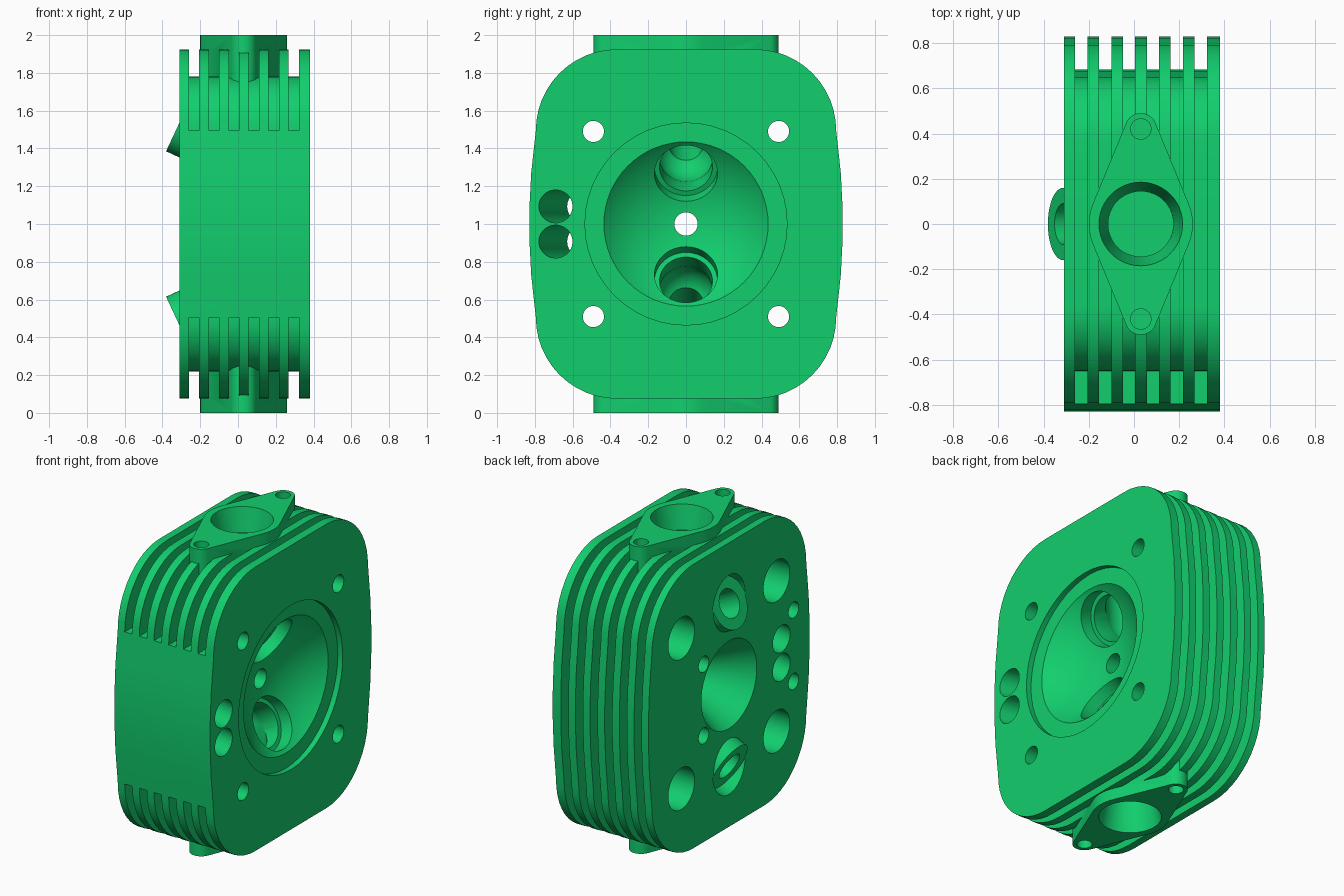
import bpy, bmesh, math
from mathutils import Vector, Matrix

cube = bpy.data.objects.get("Cube")
if cube:
    bpy.data.objects.remove(cube, do_unlink=True)

green = bpy.data.materials.new("casting_green")
green.use_nodes = True
COLOUR = (0.006, 0.62, 0.155, 1)
green.diffuse_color = COLOUR
green.node_tree.nodes["Principled BSDF"].inputs["Base Color"].default_value = COLOUR

X0, X1 = -0.31, 0.38      # rocker face and chamber face
SIDES = 48


def make(name, bm):
    bmesh.ops.recalc_face_normals(bm, faces=bm.faces)
    mesh = bpy.data.meshes.new(name)
    bm.to_mesh(mesh)
    bm.free()
    mesh.materials.append(green)
    obj = bpy.data.objects.new(name, mesh)
    bpy.context.scene.collection.objects.link(obj)
    return obj


def add_prism(bm, points, x0, x1):
    face = bm.faces.new([bm.verts.new((x0, y, z)) for y, z in points])
    out = bmesh.ops.extrude_face_region(bm, geom=[face])["geom"]
    moved = [v for v in out if isinstance(v, bmesh.types.BMVert)]
    bmesh.ops.translate(bm, verts=moved, vec=(x1 - x0, 0, 0))


def rod(name, a, b, r1, r2=None):
    a, b = Vector(a), Vector(b)
    turn = (b - a).to_track_quat('Z', 'Y').to_matrix().to_4x4()
    bm = bmesh.new()
    bmesh.ops.create_cone(bm, cap_ends=True, segments=SIDES, radius1=r1,
                          radius2=r1 if r2 is None else r2, depth=(b - a).length,
                          matrix=Matrix.Translation((a + b) / 2) @ turn)
    return make(name, bm)


def ball(name, centre, radius):
    bm = bmesh.new()
    bmesh.ops.create_uvsphere(bm, u_segments=64, v_segments=48, radius=radius,
                              matrix=Matrix.Translation(centre) @ Matrix.Rotation(math.pi / 2, 4, 'Y'))
    return make(name, bm)


def combine(tool, operation='DIFFERENCE'):
    mod = head.modifiers.new("combine", 'BOOLEAN')
    mod.operation, mod.solver, mod.object = operation, 'EXACT', tool
    bpy.context.view_layer.objects.active = head
    bpy.ops.object.modifier_apply(modifier=mod.name)
    bpy.data.objects.remove(tool, do_unlink=True)


def corner(inset):
    """Rounded upper corner, from the flat top down to the side."""
    r = 0.43 - inset
    return [(0.365 + r * math.sin(t), 1.495 + r * math.cos(t))
            for t in (i * math.pi / 24 for i in range(13))]


def half(inset):
    """Right half of the outline, with its slightly bulged side."""
    q = corner(inset) + [(0.83 - inset - 0.035 * (d / 0.495) ** 2, 1 + d) for d in (0.27, 0.09)]
    return q + [(y, 2 - z) for y, z in reversed(q)]


# Main block
bm = bmesh.new()
right = half(0)
add_prism(bm, right + [(-y, z) for y, z in reversed(right)], X0, X1)
head = make("cylinder_head", bm)

# Cooling slots: wrap the top, back and bottom, stopping at a solid front wall
bm = bmesh.new()
DEPTH = 0.145
arc = corner(DEPTH)
slot = [(-y, z) for y, z in reversed(arc)] + half(DEPTH) + [(-y, 2 - z) for y, z in arc]
slot += [(-1, 0.505), (-1, -0.1), (1, -0.1), (1, 2.1), (-1, 2.1), (-1, 1.495)]
for i in range(6):
    x = X0 + 0.05 + 0.1056 * i
    add_prism(bm, slot, x, x + 0.054)
combine(make("cooling_slots", bm))

PORT_X = 0.03
TILT = Vector((-0.906, 0, 0.423))    # upper valve axis, pointing outwards


def flip(p, s):
    """Mirror a point about mid height when s is negative."""
    return Vector((p[0], p[1], 1 + s * (p[2] - 1)))


# Port flanges and valve guide bosses
for s in (1, -1):
    bm = bmesh.new()
    for y, r in ((-0.42, 0.07), (0, 0.23), (0.42, 0.07)):
        for z in (1.65, 2.0):
            bmesh.ops.create_circle(bm, segments=SIDES, radius=r,
                                    matrix=Matrix.Translation(flip((PORT_X, y, z), s)))
    hull = bmesh.ops.convex_hull(bm, input=bm.verts)
    spare = {v for v in hull["geom_interior"] + hull["geom_unused"] if isinstance(v, bmesh.types.BMVert)}
    bmesh.ops.delete(bm, geom=list(spare), context='VERTS')
    bmesh.ops.dissolve_limit(bm, angle_limit=0.01, verts=bm.verts, edges=bm.edges)
    combine(make("port_flange", bm), 'UNION')

    seat = Vector((-0.313, 0, 1.53))
    combine(rod("guide_boss", flip(seat - TILT * 0.25, s), flip(seat + TILT * 0.05, s), 0.16), 'UNION')

# Combustion chamber with a shallow gasket recess
combine(rod("gasket_recess", (X1 - 0.035, 0, 1), (X1 + 0.1, 0, 1), 0.535))
combine(ball("chamber_dome", (0.758, 0, 1), 0.6))

# Spark plug well and hole
combine(rod("plug_well", (X0 - 0.05, 0, 1), (-0.05, 0, 1), 0.315, 0.13))
combine(rod("plug_hole", (-0.1, 0, 1), (0.3, 0, 1), 0.062))

# Ports, valve seats, guides and flange screw holes
for s in (1, -1):
    bend = seat - TILT * 0.379
    combine(rod("spring_pocket", flip(seat, s), flip(seat + TILT * 0.3, s), 0.167))
    combine(rod("port_mouth", flip((PORT_X, 0, 2.02), s), flip((PORT_X, 0, 1.8), s), 0.189, 0.145))
    combine(rod("port_bore", flip((PORT_X, 0, 1.85), s), flip(bend, s), 0.146))
    combine(ball("port_bend", flip(bend, s), 0.147))
    combine(rod("valve_throat", flip(bend, s), flip(bend - TILT * 0.33, s), 0.14))
    combine(rod("valve_seat", flip(bend - TILT * 0.16, s), flip(bend - TILT * 0.4, s), 0.167))
    combine(rod("guide_bore", flip(seat + TILT * 0.1, s), flip(bend, s), 0.09))
    for y in (-0.42, 0.42):
        combine(rod("flange_hole", flip((PORT_X, y, 2.05), s), flip((PORT_X, y, 1.88), s), 0.045))

    # Stud holes with deep counterbores
    for y in (-0.49, 0.49):
        z = 1 + s * 0.49
        combine(rod("stud_hole", (X0 - 0.1, y, z), (X1 + 0.1, y, z), 0.056))
        combine(rod("stud_counterbore", (X0 - 0.1, y, z), (X0 + 0.25, y, z), 0.135))

    # Small cover screw holes
    for y in (0.26, -0.665):
        z = 1 + s * 0.233
        combine(rod("cover_hole", (X0 - 0.1, y, z), (X0 + 0.2, y, z), 0.052))

    # Slanted pushrod passages
    z = 1 + s * 0.093
    a, b = Vector((X1, -0.69, z)), Vector((X0, -0.54, z))
    combine(rod("pushrod_passage", a + (a - b) * 0.2, b + (b - a) * 0.2, 0.087))

# Shading
bpy.ops.object.select_all(action='DESELECT')
head.select_set(True)
bpy.context.view_layer.objects.active = head
bpy.ops.object.shade_smooth_by_angle(angle=math.radians(25))
